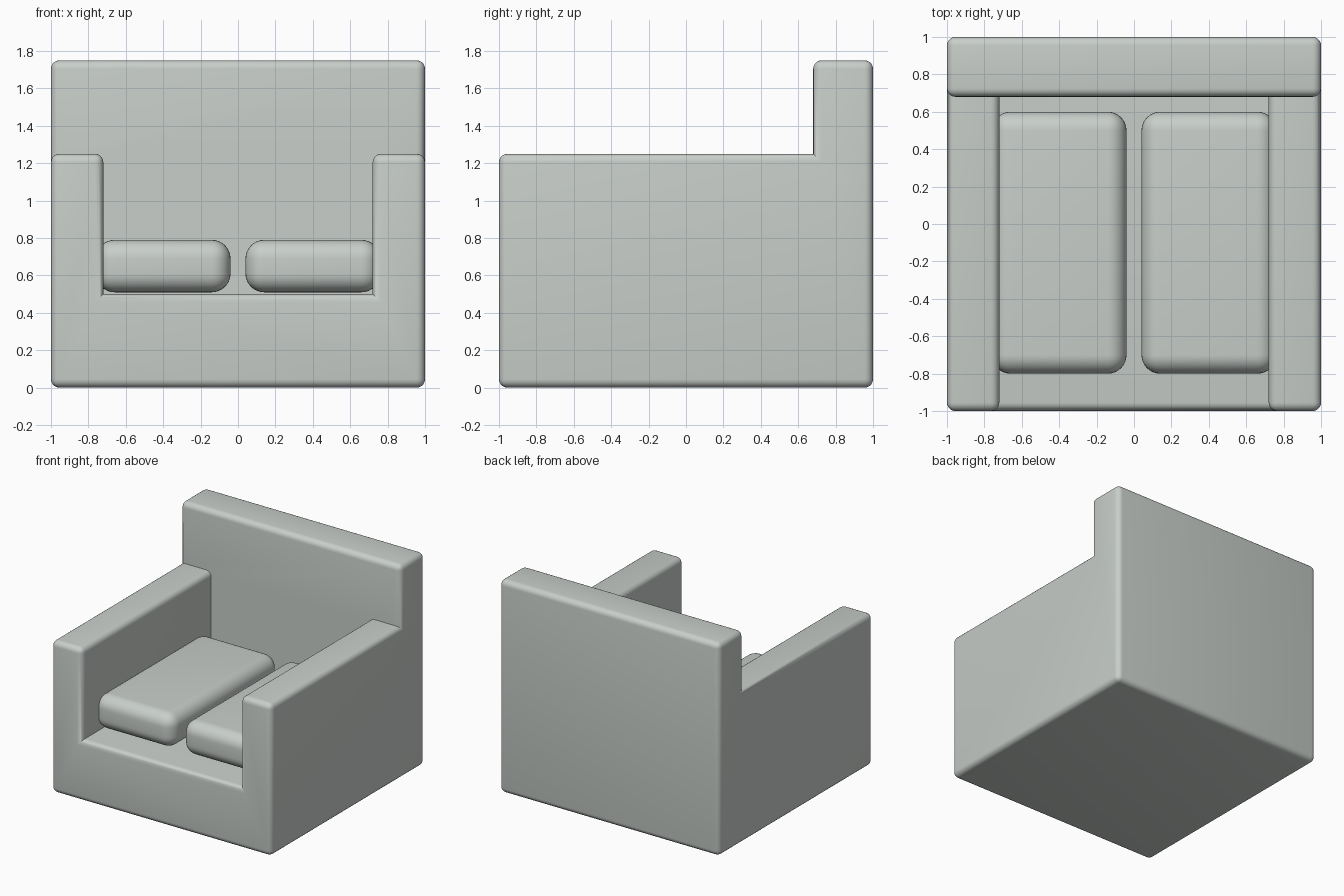
import bpy, bmesh, math
from itertools import product

old = bpy.data.objects.get("Cube")
if old:
    bpy.data.objects.remove(old, do_unlink=True)

# One upholstery colour
COLOUR = (0.58, 0.62, 0.59, 1.0)
fabric = bpy.data.materials.new("pale grey green fabric")
fabric.use_nodes = True
fabric.diffuse_color = COLOUR
fabric.node_tree.nodes["Principled BSDF"].inputs["Base Color"].default_value = COLOUR


def finish(name, bm, radius, segments):
    """Round the convex edges, then turn the mesh into a smooth-shaded object."""
    bmesh.ops.recalc_face_normals(bm, faces=bm.faces)
    convex = [e for e in bm.edges if e.calc_face_angle_signed(0) > 0.5]
    bmesh.ops.bevel(bm, geom=convex, offset=radius, offset_type='OFFSET',
                    segments=segments, profile=0.5, affect='EDGES',
                    clamp_overlap=True)
    mesh = bpy.data.meshes.new(name)
    bm.to_mesh(mesh)
    bm.free()
    mesh.materials.append(fabric)
    obj = bpy.data.objects.new(name, mesh)
    bpy.context.collection.objects.link(obj)
    bpy.ops.object.select_all(action='DESELECT')
    obj.select_set(True)
    bpy.context.view_layer.objects.active = obj
    bpy.ops.object.shade_smooth_by_angle(angle=math.radians(40))
    return obj


# Frame: seat base, two arms and back as one solid, cut on a coarse block grid
CUTS = ([-1, -0.72, 0.72, 1], [-1, 0.68, 1], [0, 0.5, 1.25, 1.75])


def filled(cell):
    i, j, k = cell
    if not (0 <= i < 3 and 0 <= j < 2 and 0 <= k < 3):
        return False
    return k == 0 or j == 1 or (k == 1 and i != 1)


bm = bmesh.new()
for cell in filter(filled, product(range(3), range(2), range(3))):
    for axis, side in product(range(3), (0, 1)):
        neighbour = list(cell)
        neighbour[axis] += 2 * side - 1
        if filled(neighbour):
            continue
        u, v = (axis + 1) % 3, (axis + 2) % 3
        corners = []
        for du, dv in ((0, 0), (1, 0), (1, 1), (0, 1)):
            c = list(cell)
            c[axis] += side
            c[u] += du
            c[v] += dv
            corners.append(bm.verts.new([CUTS[a][c[a]] for a in range(3)]))
        bm.faces.new(corners if side else corners[::-1])
bmesh.ops.remove_doubles(bm, verts=bm.verts, dist=1e-4)
bmesh.ops.dissolve_limit(bm, angle_limit=0.02, verts=bm.verts, edges=bm.edges)
finish("armchair_frame", bm, 0.045, 5)

# Two seat cushions, tucked slightly into the arms
for name, side in (("cushion_left", 1), ("cushion_right", -1)):
    bm = bmesh.new()
    bmesh.ops.create_cube(bm, size=1)
    bmesh.ops.scale(bm, vec=(0.72, 1.4, 0.28), verts=bm.verts)
    bmesh.ops.translate(bm, vec=(0.4 * side, -0.1, 0.65), verts=bm.verts)
    finish(name, bm, 0.1, 8)
